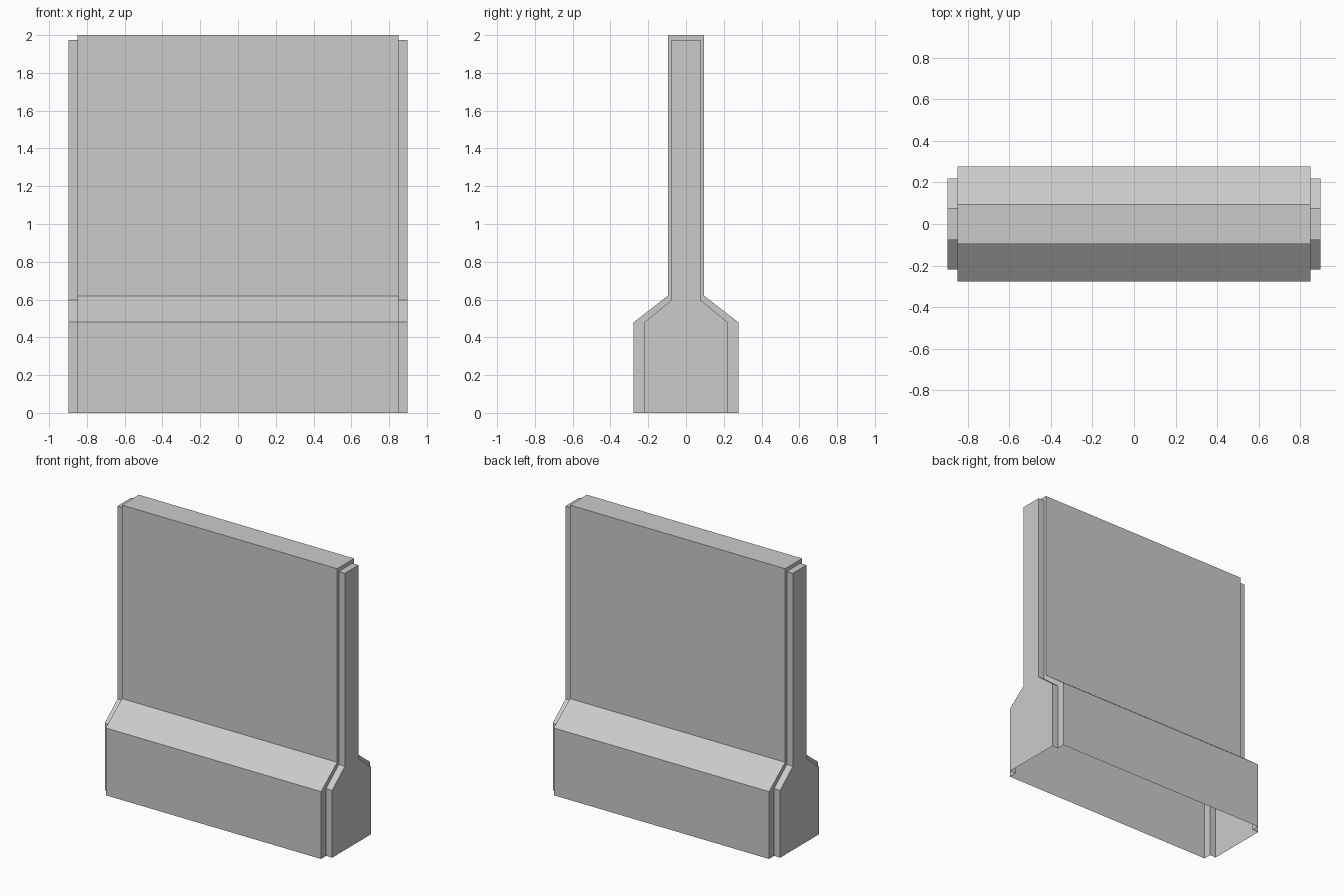
import bpy
import bmesh

if "Cube" in bpy.data.objects:
    bpy.data.objects.remove(bpy.data.objects["Cube"])


def profile(foot, foot_top, shoulder_top, stem, top):
    """Half outline mirrored across y = 0, running front foot -> top -> back foot."""
    half = [(-foot, 0), (-foot, foot_top), (-stem, shoulder_top), (-stem, top)]
    return half + [(-y, z) for y, z in reversed(half)]


body = profile(0.277, 0.48, 0.62, 0.096, 2.0)
tongue = profile(0.22, 0.48, 0.597, 0.077, 1.973)

# Sections along the length: end tongue, stepped shoulder, main body, mirrored end
sections = [(-0.897, tongue), (-0.849, tongue), (-0.849, body),
            (0.849, body), (0.849, tongue), (0.897, tongue)]

bm = bmesh.new()
rings = [[bm.verts.new((x, y, z)) for y, z in outline] for x, outline in sections]

# Skin between sections; the underside stays open as a hollow shell
for a, b in zip(rings, rings[1:]):
    for i in range(len(a) - 1):
        bm.faces.new((a[i], b[i], b[i + 1], a[i + 1]))

# End faces
bm.faces.new(rings[0])
bm.faces.new(rings[-1][::-1])

mesh = bpy.data.meshes.new("barrier_wall")
bm.to_mesh(mesh)
bm.free()
bpy.context.collection.objects.link(bpy.data.objects.new("barrier_wall", mesh))
